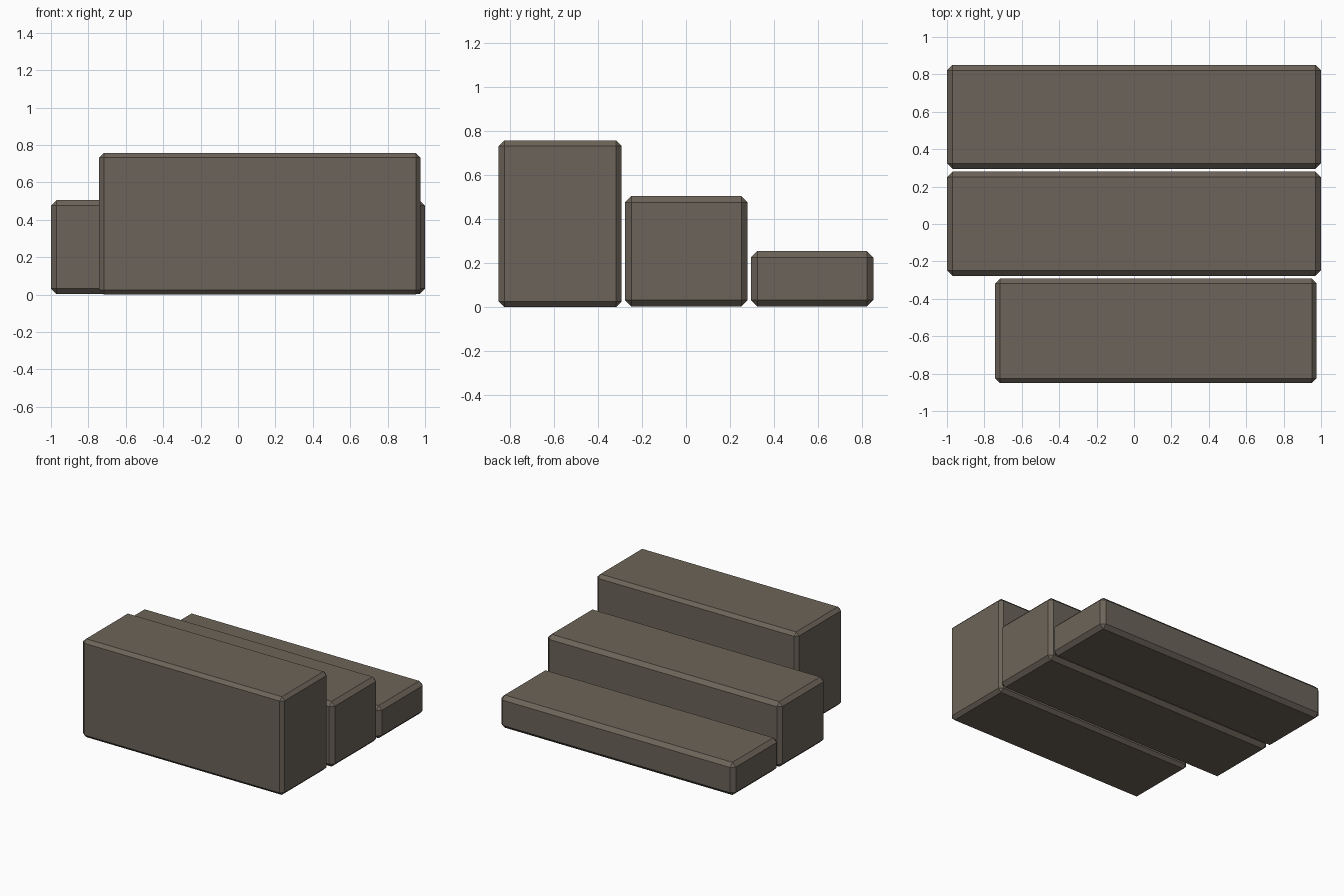
import bpy, bmesh
from mathutils import Vector

if "Cube" in bpy.data.objects:
    bpy.data.objects.remove(bpy.data.objects["Cube"])

stone = bpy.data.materials.new("grey_brown_stone")
stone.diffuse_color = (0.15, 0.127, 0.10, 1)
stone.use_nodes = True
stone.node_tree.nodes["Principled BSDF"].inputs["Base Color"].default_value = stone.diffuse_color


def stone_block(name, lo, hi, chamfer):
    """Chamfered box between two opposite corners."""
    lo, hi = Vector(lo), Vector(hi)
    bm = bmesh.new()
    bmesh.ops.create_cube(bm, size=1)
    for v in bm.verts:
        v.co = Vector([lo[i] + (v.co[i] + 0.5) * (hi[i] - lo[i]) for i in range(3)])
    bmesh.ops.bevel(bm, geom=bm.edges[:], offset=chamfer, offset_type='OFFSET',
                    segments=1, profile=0.5, affect='EDGES')
    bmesh.ops.recalc_face_normals(bm, faces=bm.faces[:])
    mesh = bpy.data.meshes.new(name)
    bm.to_mesh(mesh)
    bm.free()
    mesh.materials.append(stone)
    obj = bpy.data.objects.new(name, mesh)
    bpy.context.collection.objects.link(obj)


# Three steps, lowest at the back; the tallest one is shorter in length
stone_block("low_step", (-1.0, 0.295, 0.003), (1.0, 0.85, 0.255), 0.029)
stone_block("middle_step", (-1.0, -0.277, 0.003), (1.0, 0.28, 0.505), 0.029)
stone_block("high_step", (-0.742, -0.85, 0.0), (0.976, -0.292, 0.757), 0.025)
